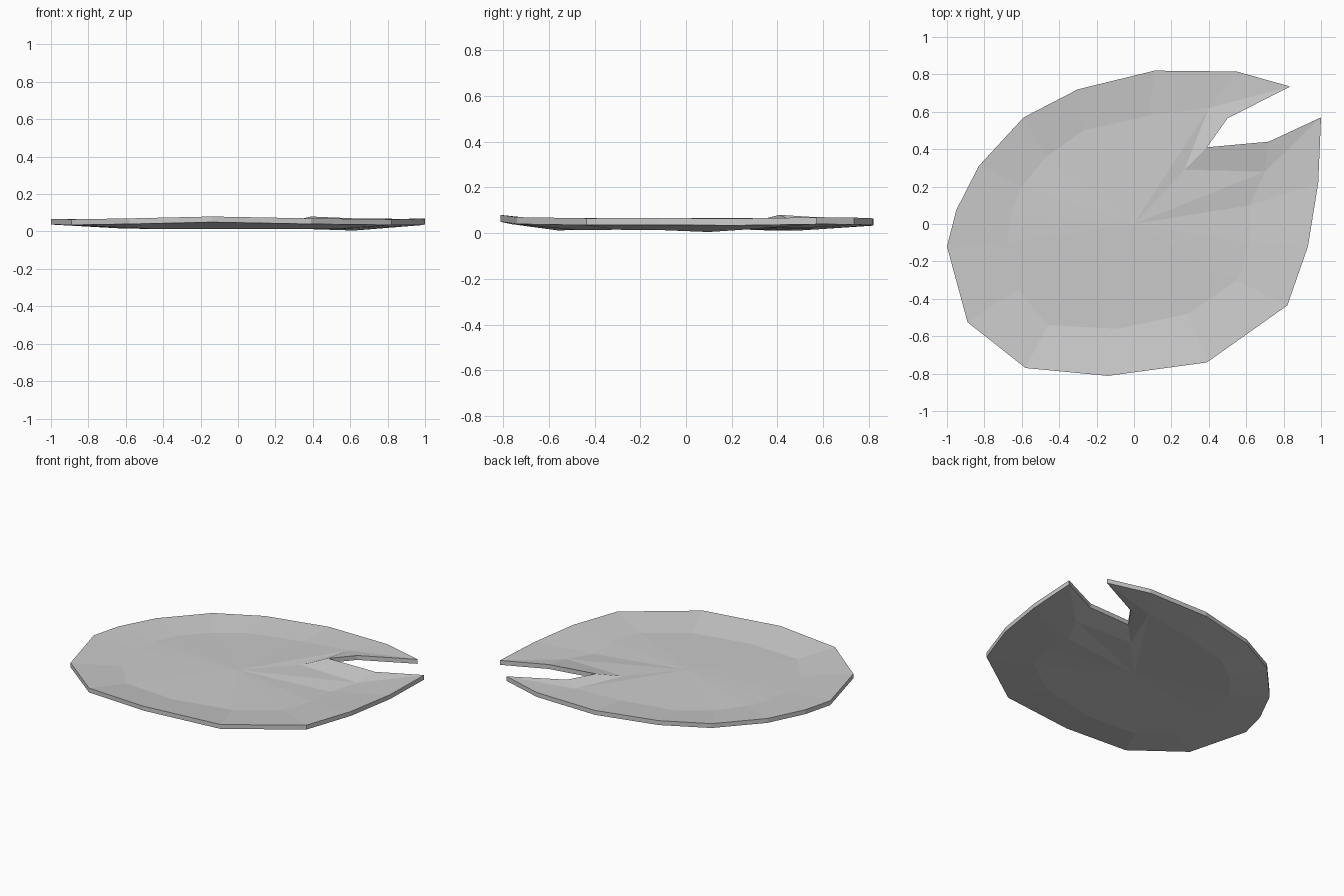
import bpy
import bmesh

if "Cube" in bpy.data.objects:
    bpy.data.objects.remove(bpy.data.objects["Cube"])

THICKNESS = 0.03

# rim outline, counter-clockwise from the notch tip (x, y, top height)
RIM = [(.39, .41, .08), (.50, .565, .07), (.835, .735, .068), (.55, .815, .065),
       (.11, .82, .063), (-.30, .72, .065), (-.59, .57, .065), (-.83, .31, .065),
       (-.95, .075, .067), (-1, -.12, .067), (-.89, -.525, .065), (-.58, -.77, .07),
       (-.14, -.812, .08), (.39, -.74, .07), (.82, -.435, .065), (.93, -.12, .066),
       (.985, .22, .064), (1, .57, .069), (.72, .44, .066)]

# sagging inner ring
RING = [(.27, .29, .05), (.40, .62, .057), (.08, .58, .047), (-.27, .50, .042),
        (-.47, .36, .042), (-.60, .20, .048), (-.66, .05, .05), (-.68, -.10, .05),
        (-.62, -.35, .046), (-.46, -.54, .044), (-.09, -.56, .042), (.29, -.48, .044),
        (.55, -.30, .045), (.62, -.10, .043), (.62, .10, .035), (.70, .28, .047)]
# ring vertex that each rim vertex connects to
LINK = [0, 1, 1, 1] + list(range(2, 16)) + [15]

bm = bmesh.new()


def sheet(drop):
    """Leaf surface lowered by drop; returns its rim vertices."""
    rim = [bm.verts.new((x, y, z - drop)) for x, y, z in RIM]
    ring = [bm.verts.new((x, y, z - drop)) for x, y, z in RING]
    hub = bm.verts.new((0, 0, .055 - drop))
    for i in range(len(rim)):
        j = (i + 1) % len(rim)
        corners = [rim[i], rim[j], ring[LINK[j]], ring[LINK[i]]]
        bm.faces.new(list(dict.fromkeys(corners)))
    for i in range(len(ring)):
        bm.faces.new((ring[i], ring[(i + 1) % len(ring)], hub))
    return rim


# top and underside joined by a thin edge wall
top, under = sheet(0), sheet(THICKNESS)
for i in range(len(top)):
    j = (i + 1) % len(top)
    bm.faces.new((top[i], under[i], under[j], top[j]))
bmesh.ops.recalc_face_normals(bm, faces=bm.faces)

mesh = bpy.data.meshes.new("lily_pad")
bm.to_mesh(mesh)
bm.free()
bpy.context.collection.objects.link(bpy.data.objects.new("lily_pad", mesh))
